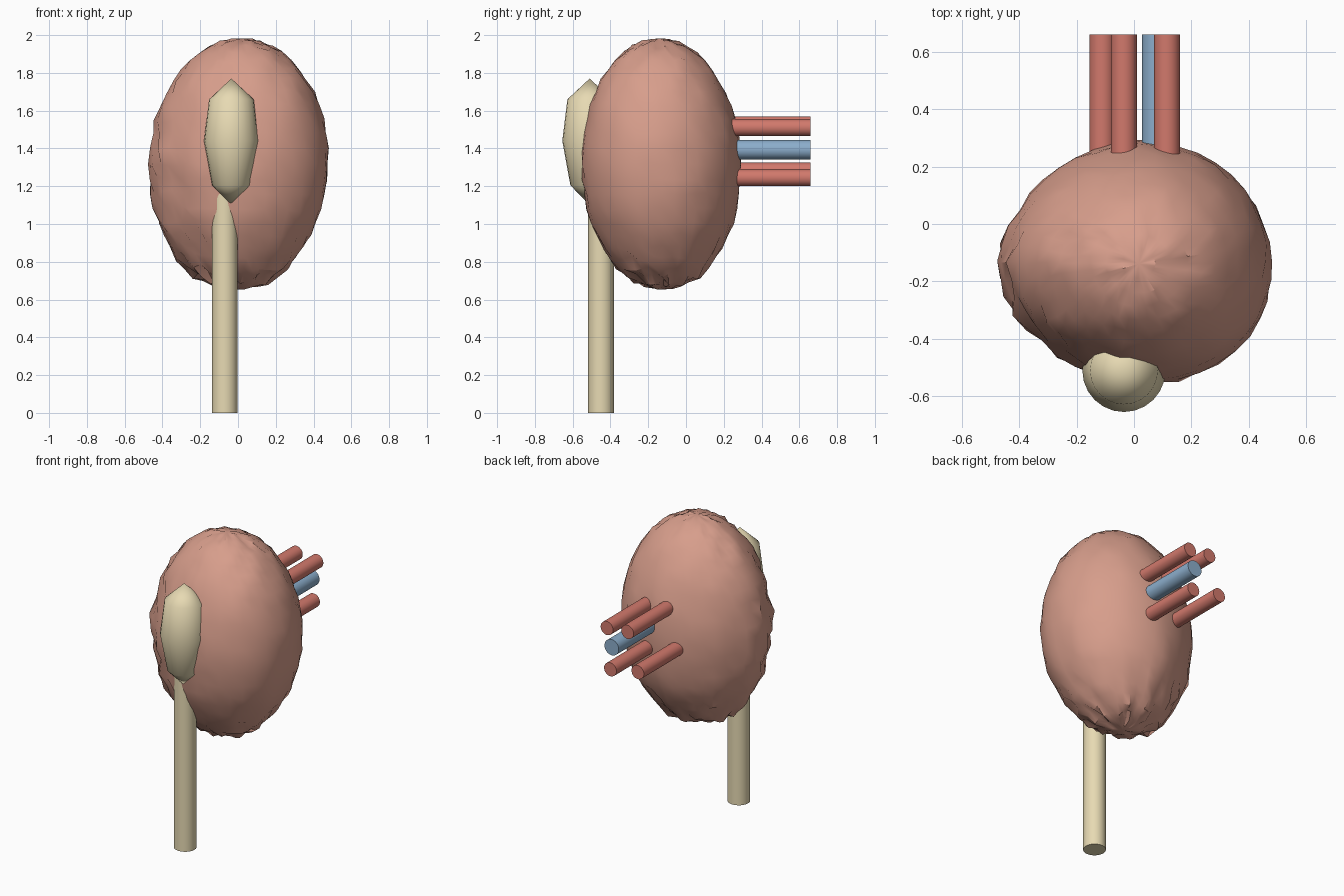
import bpy, bmesh, math
from mathutils import Vector, noise

if "Cube" in bpy.data.objects:
    bpy.data.objects.remove(bpy.data.objects["Cube"])


def material(name, rgb):
    m = bpy.data.materials.new(name)
    m.diffuse_color = (*rgb, 1)
    m.use_nodes = True
    m.node_tree.nodes["Principled BSDF"].inputs["Base Color"].default_value = m.diffuse_color
    return m


FLESH = material("flesh", (0.68, 0.34, 0.26))
CREAM = material("cream", (0.80, 0.70, 0.45))
RED = material("artery_red", (0.64, 0.19, 0.15))
BLUE = material("vein_blue", (0.26, 0.42, 0.60))


def finish(name, bm, mat, angle):
    mesh = bpy.data.meshes.new(name)
    bmesh.ops.recalc_face_normals(bm, faces=bm.faces)
    bm.to_mesh(mesh)
    bm.free()
    ob = bpy.data.objects.new(name, mesh)
    bpy.context.collection.objects.link(ob)
    mesh.materials.append(mat)
    bpy.context.view_layer.objects.active = ob
    ob.select_set(True)
    bpy.ops.object.shade_smooth_by_angle(angle=math.radians(angle))
    ob.select_set(False)
    return ob


def tube(name, center, radius, length, mat, along_y=False):
    bm = bmesh.new()
    bmesh.ops.create_cone(bm, cap_ends=True, segments=32, radius1=radius,
                          radius2=radius, depth=length)
    ob = finish(name, bm, mat, 30)
    ob.location = center
    if along_y:
        ob.rotation_euler.x = math.pi / 2
    return ob


# Wrinkled egg-shaped body: pleated top, rough left side and underside
bm = bmesh.new()
bmesh.ops.create_uvsphere(bm, u_segments=40, v_segments=26, radius=1)
for v in bm.verts:
    p = v.co.copy()
    polar = math.hypot(p.x, p.y)
    calm = min(1, polar / 0.4)
    ang = math.atan2(p.y, p.x) + 2.5 * polar
    rough = max(0.3, min(1, -0.8 * p.x - 0.5 * p.y - 0.3 * p.z), -0.8 * p.z) * calm
    pleat = 0.014 * math.sin(7 * ang) * max(0, p.z - 0.3) * min(1, polar / 0.2)
    # slimmer left corners, fuller right front corner
    diagonal = 2 * abs(p.x * p.y)
    corner = -0.05 if p.x < 0 else (0.045 if p.y < 0 else 0)
    r = 1 + corner * diagonal + pleat
    r += 0.07 * rough * noise.noise(p * 11 + Vector((3.1, 7.7, 1.3)))
    q = p * r + 0.05 * rough * noise.noise_vector(p * 9)
    v.co = Vector((q.x * 0.474 + 0.002 + 0.015 * q.z,
                   q.y * 0.422 - 0.13 - 0.008 * q.z,
                   q.z * 0.664 + 1.318))
finish("organ_body", bm, FLESH, 30)

# Spindle-shaped basin on the front
bm = bmesh.new()
profile = [(0, 1.10), (0.102, 1.205), (0.145, 1.44), (0.118, 1.66), (0, 1.77)]
vs = [bm.verts.new((r, 0, z)) for r, z in profile]
es = [bm.edges.new(pair) for pair in zip(vs, vs[1:])]
bmesh.ops.spin(bm, geom=vs + es, cent=(0, 0, 0), axis=(0, 0, 1),
               angle=2 * math.pi, steps=24)
bmesh.ops.remove_doubles(bm, verts=bm.verts, dist=0.0005)
finish("front_basin", bm, CREAM, 50).location = (-0.035, -0.51, 0)

# Long drainage tube reaching the ground
tube("drain_tube", (-0.07, -0.45, 0.58), 0.068, 1.16, CREAM)

# Blood vessels leaving the back
for name, x, z, r, mat in (
        ("upper_right_vessel", 0.115, 1.51, 0.045, RED),
        ("upper_left_vessel", -0.035, 1.525, 0.045, RED),
        ("lower_right_vessel", 0.09, 1.245, 0.045, RED),
        ("lower_left_vessel", -0.11, 1.28, 0.045, RED),
        ("middle_vein", 0.08, 1.393, 0.052, BLUE)):
    tube(name, (x, 0.41, z), r, 0.5, mat, along_y=True)
